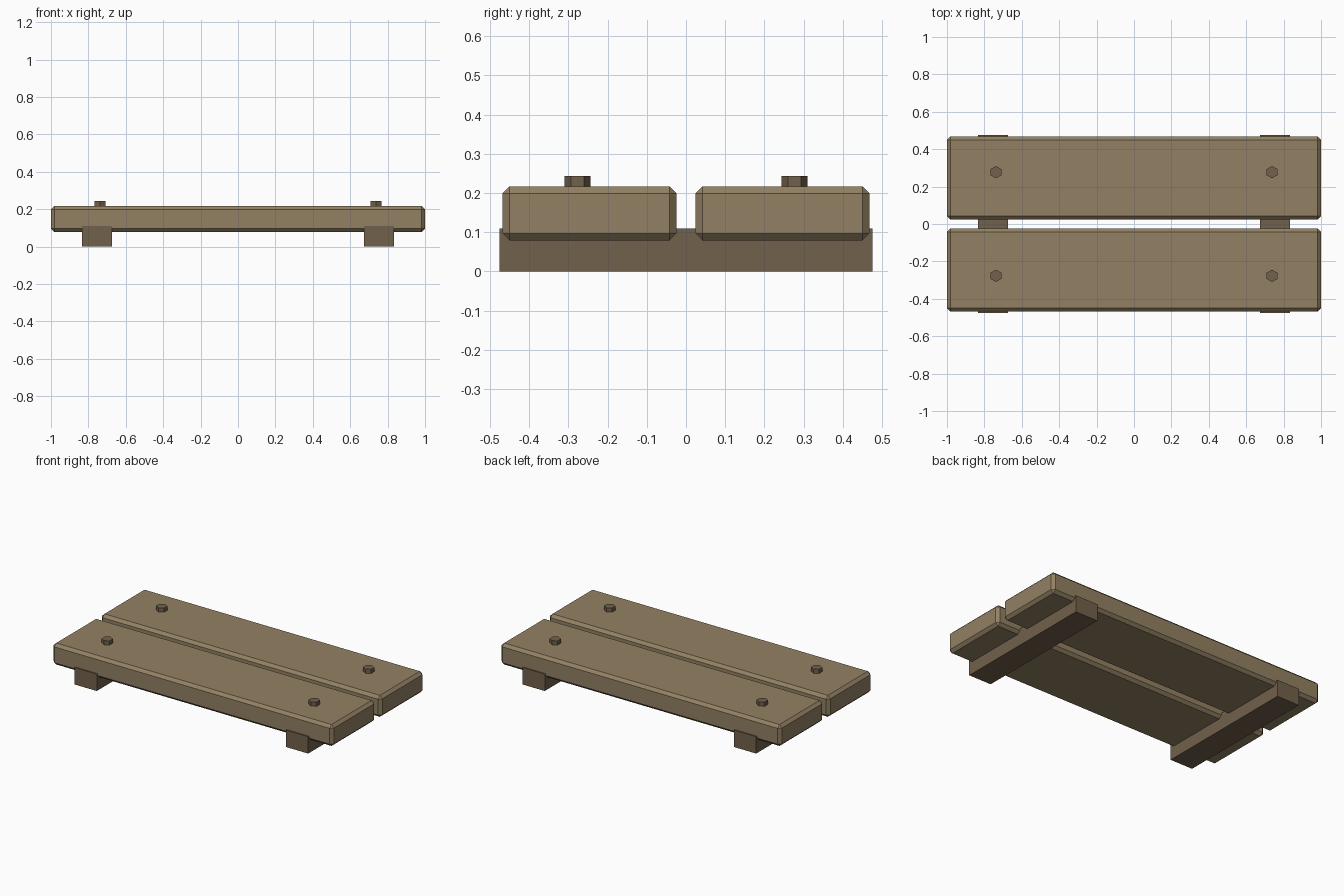
import bpy, math

if "Cube" in bpy.data.objects:
    bpy.data.objects.remove(bpy.data.objects["Cube"])


def material(name, rgb):
    m = bpy.data.materials.new(name)
    m.diffuse_color = (*rgb, 1)
    m.use_nodes = True
    m.node_tree.nodes["Principled BSDF"].inputs["Base Color"].default_value = m.diffuse_color
    return m


light_wood = material("light_wood", (0.29, 0.22, 0.125))
dark_wood = material("dark_wood", (0.17, 0.12, 0.07))


def box(name, centre, size, mat, bevel=0):
    bpy.ops.mesh.primitive_cube_add(size=1, location=centre)
    ob = bpy.context.object
    ob.name = name
    ob.scale = size
    bpy.ops.object.transform_apply(location=False, rotation=False, scale=True)
    ob.data.materials.append(mat)
    if bevel:
        mod = ob.modifiers.new("chamfer", "BEVEL")
        mod.width = bevel
        mod.segments = 1
    return ob


def bolt(name, x, y):
    bpy.ops.mesh.primitive_cylinder_add(vertices=6, radius=0.033, depth=0.054,
                                        location=(x, y, 0.217))
    ob = bpy.context.object
    ob.name = name
    ob.data.materials.append(dark_wood)


sides = ((-1, "front"), (1, "back"))
ends = ((-1, "left"), (1, "right"))

# Two chamfered planks side by side
for s, side in sides:
    box(f"{side}_plank", (0, s * 0.246, 0.148), (2, 0.444, 0.138), light_wood, 0.018)

# Crossbeams underneath, let slightly into the planks
for e, end in ends:
    box(f"{end}_crossbeam", (e * 0.754, 0, 0.0545), (0.16, 0.952, 0.109), dark_wood)

# Hexagonal bolt heads, with corners pointing along y
for e, end in ends:
    for s, side in sides:
        bolt(f"{side}_{end}_bolt", e * 0.738, s * 0.277)
